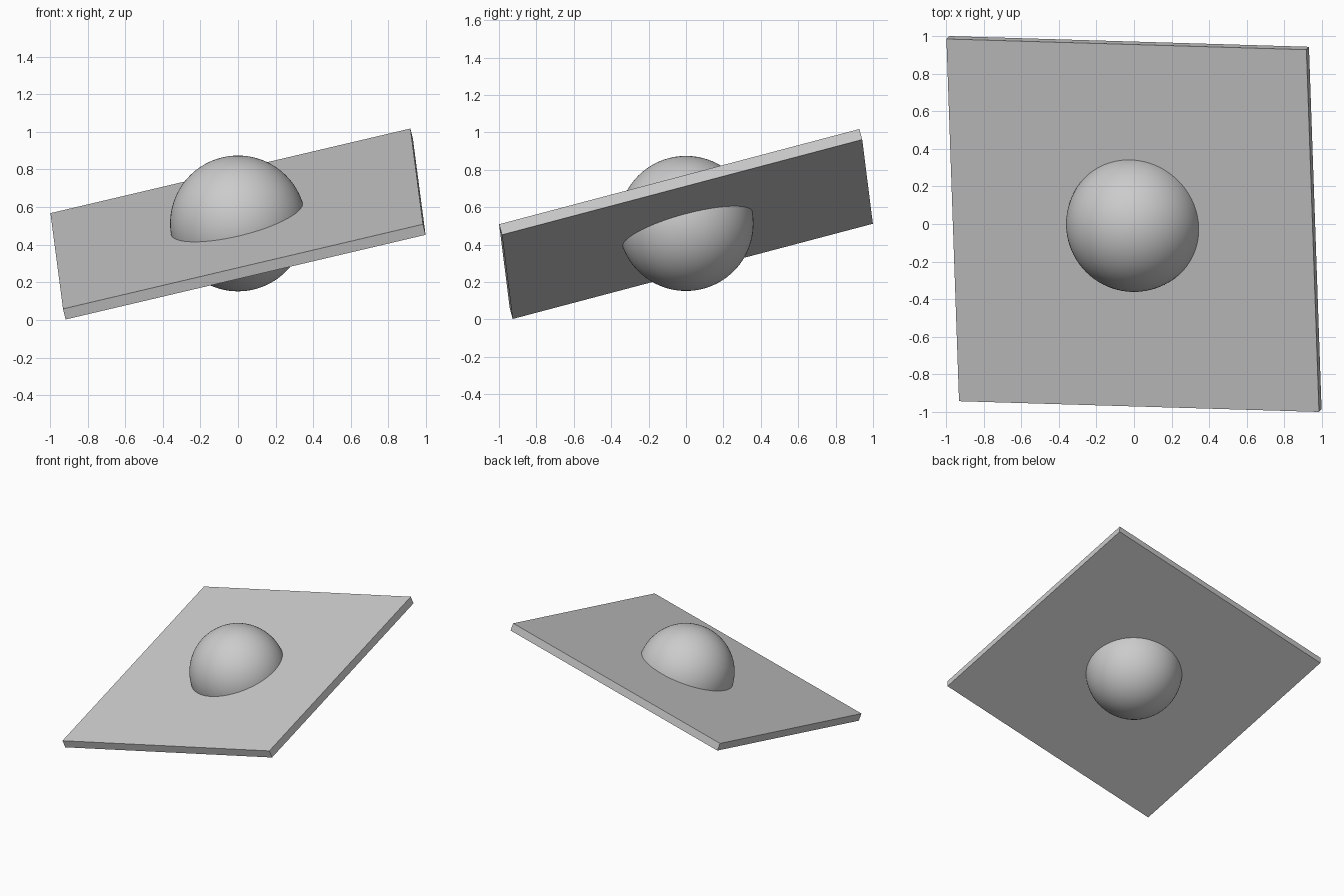
import bpy
from mathutils import Matrix, Vector

if "Cube" in bpy.data.objects:
    bpy.data.objects.remove(bpy.data.objects["Cube"])

# Edge vectors of the tilted plate, and its centre
u = Vector((1.914, -0.057, 0.450))
v = Vector((-0.067, 1.926, 0.509))
thick = u.cross(v).normalized() * 0.06
centre = Vector((0, 0, 0.51))

# Tilted flat plate
bpy.ops.mesh.primitive_cube_add(size=1)
plate = bpy.context.object
plate.name = "tilted_plate"
axes = Matrix((u, v, thick)).transposed().to_4x4()
plate.data.transform(Matrix.Translation(centre) @ axes)

# Ball passing through the middle of the plate
bpy.ops.mesh.primitive_uv_sphere_add(segments=96, ring_count=48, radius=0.361,
                                     location=centre + Vector((0, 0, 0.003)))
ball = bpy.context.object
ball.name = "centre_ball"
bpy.ops.object.shade_smooth()
